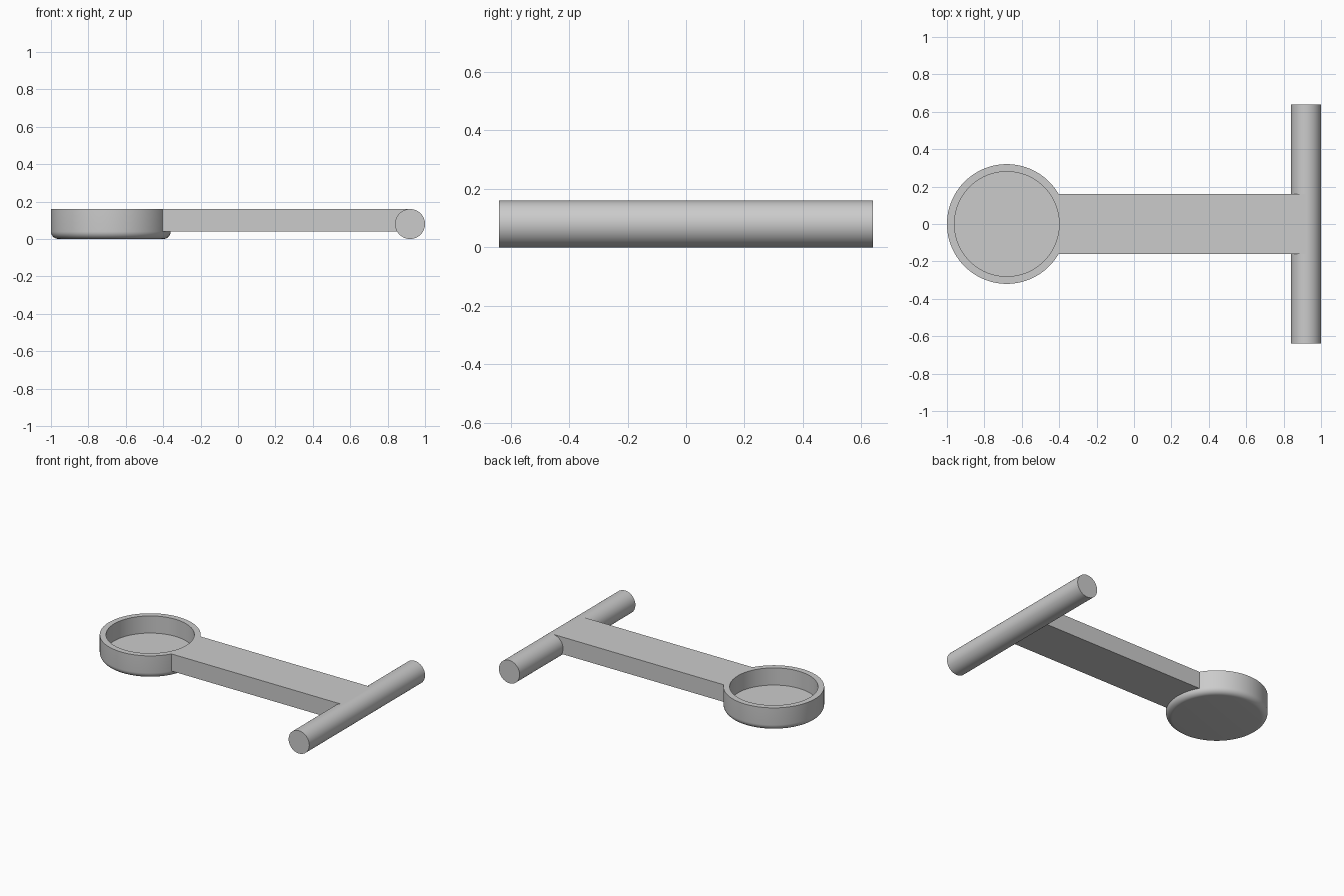
import bpy, bmesh, math
from mathutils import Vector

default = bpy.data.objects.get("Cube")
if default:
    bpy.data.objects.remove(default, do_unlink=True)

SEGMENTS = 96
CUP_X, CUP_R, WALL, HEIGHT, FLOOR = -0.68, 0.32, 0.04, 0.16, 0.04
GRIP_X, GRIP_R, GRIP_HALF = 0.92, 0.08, 0.64

grey = bpy.data.materials.new("plain grey")
grey.use_nodes = True
colour = (0.6, 0.6, 0.6, 1)
grey.diffuse_color = colour
grey.node_tree.nodes["Principled BSDF"].inputs["Base Color"].default_value = colour


def finish(name, bm, location=(0, 0, 0)):
    """Turn a bmesh into a shaded, coloured object."""
    bmesh.ops.recalc_face_normals(bm, faces=bm.faces)
    mesh = bpy.data.meshes.new(name)
    bm.to_mesh(mesh)
    bm.free()
    mesh.materials.append(grey)
    obj = bpy.data.objects.new(name, mesh)
    obj.location = location
    bpy.context.collection.objects.link(obj)
    bpy.ops.object.select_all(action="DESELECT")
    obj.select_set(True)
    bpy.context.view_layer.objects.active = obj
    bpy.ops.object.shade_smooth_by_angle(angle=math.radians(30))
    return obj


# Cup: lathed profile with a rounded bottom edge and an open recess
bm = bmesh.new()
steps = 8
fillet = [(CUP_R - FLOOR + FLOOR * math.sin(a), FLOOR - FLOOR * math.cos(a))
          for a in (math.pi / 2 * i / steps for i in range(steps + 1))]
inner = CUP_R - WALL
profile = fillet + [(CUP_R, HEIGHT), (inner, HEIGHT), (inner, FLOOR)]
rings = []
for r, z in profile:
    angles = [math.tau * i / SEGMENTS for i in range(SEGMENTS)]
    rings.append([bm.verts.new((r * math.cos(a), r * math.sin(a), z)) for a in angles])
for low, high in zip(rings, rings[1:]):
    for i in range(SEGMENTS):
        j = (i + 1) % SEGMENTS
        bm.faces.new((low[i], low[j], high[j], high[i]))
bm.faces.new(rings[0])
bm.faces.new(rings[-1])
finish("cup", bm, (CUP_X, 0, 0))

# Arm: flat bar whose end is scooped to fit the cup wall
bm = bmesh.new()
reach = SEGMENTS // 12
outline = [(CUP_X + CUP_R * math.cos(a), CUP_R * math.sin(a))
           for a in (math.tau * i / SEGMENTS for i in range(-reach, reach + 1))]
half_width = outline[-1][1]
outline += [(GRIP_X, half_width), (GRIP_X, -half_width)]
base = bm.faces.new([bm.verts.new((x, y, FLOOR)) for x, y in outline])
top = bmesh.ops.extrude_face_region(bm, geom=[base], use_keep_orig=True)
bmesh.ops.translate(bm, vec=Vector((0, 0, HEIGHT - FLOOR)),
                    verts=[v for v in top["geom"] if isinstance(v, bmesh.types.BMVert)])
finish("arm", bm)

# Grip: round crossbar at the far end
bm = bmesh.new()
bmesh.ops.create_cone(bm, cap_ends=True, segments=64, radius1=GRIP_R,
                      radius2=GRIP_R, depth=2 * GRIP_HALF)
grip = finish("grip", bm, (GRIP_X, 0, GRIP_R))
grip.rotation_euler.x = math.pi / 2
